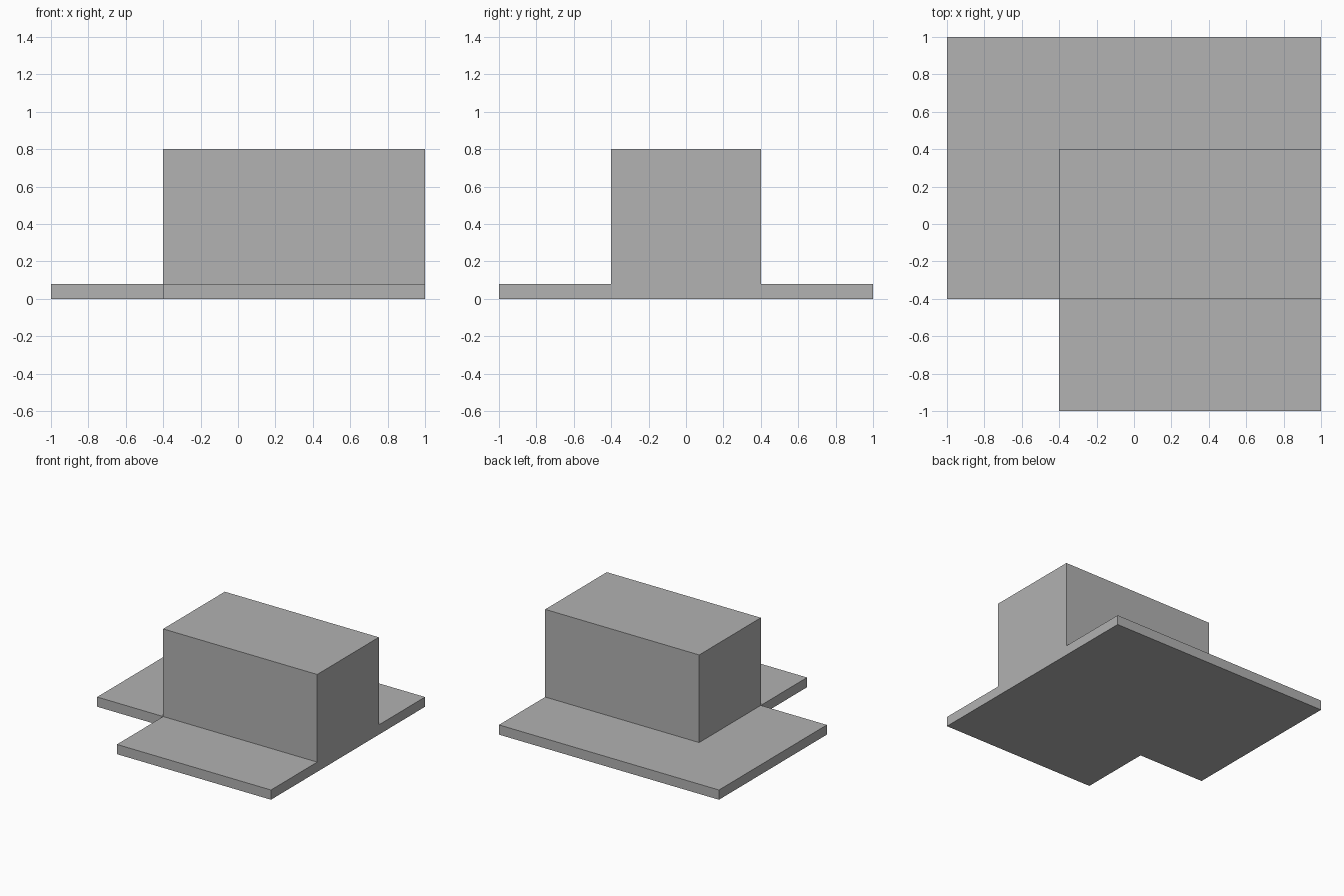
import bpy
import bmesh

cube = bpy.data.objects.get("Cube")
if cube:
    bpy.data.objects.remove(cube, do_unlink=True)

GREY = (0.445, 0.445, 0.445, 1.0)
grey = bpy.data.materials.new("plain grey")
grey.use_nodes = True
grey.diffuse_color = GREY
grey.node_tree.nodes["Principled BSDF"].inputs["Base Color"].default_value = GREY


def extruded(name, outline, bottom, top):
    """Flat-sided solid raised from a counter-clockwise outline."""
    bm = bmesh.new()
    face = bm.faces.new([bm.verts.new((x, y, bottom)) for x, y in outline])
    raised = bmesh.ops.extrude_face_region(bm, geom=[face], use_keep_orig=True)
    verts = [v for v in raised["geom"] if isinstance(v, bmesh.types.BMVert)]
    bmesh.ops.translate(bm, verts=verts, vec=(0, 0, top - bottom))
    bmesh.ops.recalc_face_normals(bm, faces=bm.faces)
    mesh = bpy.data.meshes.new(name)
    bm.to_mesh(mesh)
    bm.free()
    mesh.materials.append(grey)
    obj = bpy.data.objects.new(name, mesh)
    bpy.context.collection.objects.link(obj)
    return obj


EDGE, STEP = 1.0, 0.4
BASE_TOP, BLOCK_TOP = 0.08, 0.8

# Thin base slab with its front right corner notched out
extruded("base_slab", [(-STEP, -EDGE), (EDGE, -EDGE), (EDGE, EDGE),
                       (-EDGE, EDGE), (-EDGE, -STEP), (-STEP, -STEP)], 0, BASE_TOP)

# Tall block, flush with the left edge and the notch corner
extruded("main_block", [(-STEP, -STEP), (EDGE, -STEP),
                        (EDGE, STEP), (-STEP, STEP)], BASE_TOP, BLOCK_TOP)
